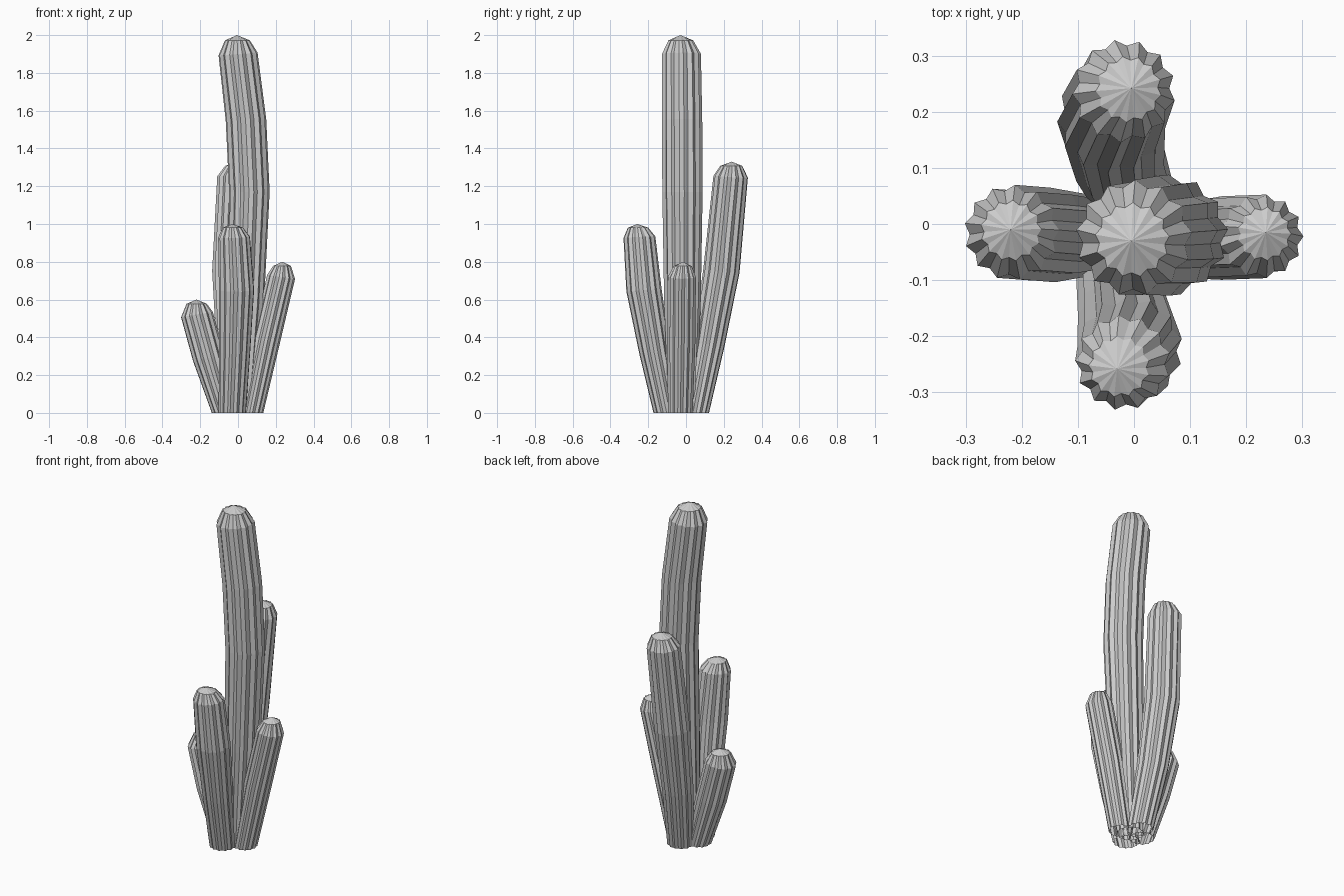
import bpy, bmesh, math
from mathutils import Vector

if "Cube" in bpy.data.objects:
    bpy.data.objects.remove(bpy.data.objects["Cube"])

RIBS = 13


def cactus_stem(name, path, tip, turn=0.0):
    """Ribbed tube through (x, y, z, radius) rings, closed by a low faceted dome."""
    bm = bmesh.new()
    n = RIBS * 2
    rows = []
    tip = Vector(tip)
    x, y, z, r = path[-1]
    # dome shoulder between the last ring and the tip
    shoulder = (x * 0.35 + tip.x * 0.65, y * 0.35 + tip.y * 0.65,
                z + (tip.z - z) * 0.72, r * 0.64)
    rings = path + [shoulder]
    for i, (x, y, z, r) in enumerate(rings):
        # tilt upper rings a little to follow the bend of the stem
        a = Vector(rings[max(i - 1, 0)][:3])
        b = Vector(rings[min(i + 1, len(path) - 1)][:3])
        d = (b - a).normalized() if 0 < i < len(path) else Vector((0, 0, 1))
        sx, sy = d.x / d.z, d.y / d.z
        row = []
        for k in range(n):
            t = turn + 2 * math.pi * k / n
            rr = r * (1.0 if k % 2 == 0 else 0.88)
            dx, dy = rr * math.cos(t), rr * math.sin(t)
            row.append(bm.verts.new((x + dx, y + dy, z - 0.6 * (sx * dx + sy * dy))))
        rows.append(row)
    for lo, hi in zip(rows, rows[1:]):
        for k in range(n):
            j = (k + 1) % n
            bm.faces.new((lo[k], lo[j], hi[j], hi[k]))
    top = bm.verts.new(tip)
    for k in range(n):
        bm.faces.new((rows[-1][k], rows[-1][(k + 1) % n], top))
    mesh = bpy.data.meshes.new(name)
    bm.to_mesh(mesh)
    bm.free()
    obj = bpy.data.objects.new(name, mesh)
    bpy.context.collection.objects.link(obj)
    return obj


# Tall central trunk
cactus_stem("main_trunk", [
    (0.01, -0.02, 0.0, 0.075), (0.04, -0.02, 0.58, 0.098), (0.06, -0.02, 1.17, 0.108),
    (0.042, -0.022, 1.55, 0.108), (0.0, -0.025, 1.90, 0.104)], (-0.005, -0.03, 2.0), 0.1)

# Four shorter side stems leaning outward
cactus_stem("back_stem", [
    (0.0, 0.05, 0.0, 0.073), (-0.03, 0.12, 0.36, 0.085), (-0.04, 0.188, 0.75, 0.097),
    (-0.018, 0.237, 1.25, 0.092)], (-0.005, 0.242, 1.33), 0.3)
cactus_stem("front_stem", [
    (-0.03, -0.10, 0.0, 0.073), (-0.017, -0.165, 0.32, 0.083), (-0.007, -0.223, 0.65, 0.094),
    (-0.02, -0.247, 0.93, 0.085)], (-0.03, -0.258, 1.0), 0.2)
cactus_stem("left_stem", [
    (-0.07, -0.02, 0.0, 0.07), (-0.155, -0.02, 0.29, 0.085),
    (-0.218, -0.015, 0.52, 0.085)], (-0.22, -0.01, 0.6), 0.05)
cactus_stem("right_stem", [
    (0.068, -0.03, 0.0, 0.066), (0.147, -0.025, 0.38, 0.075),
    (0.227, -0.022, 0.72, 0.075)], (0.235, -0.015, 0.8), 0.0)
